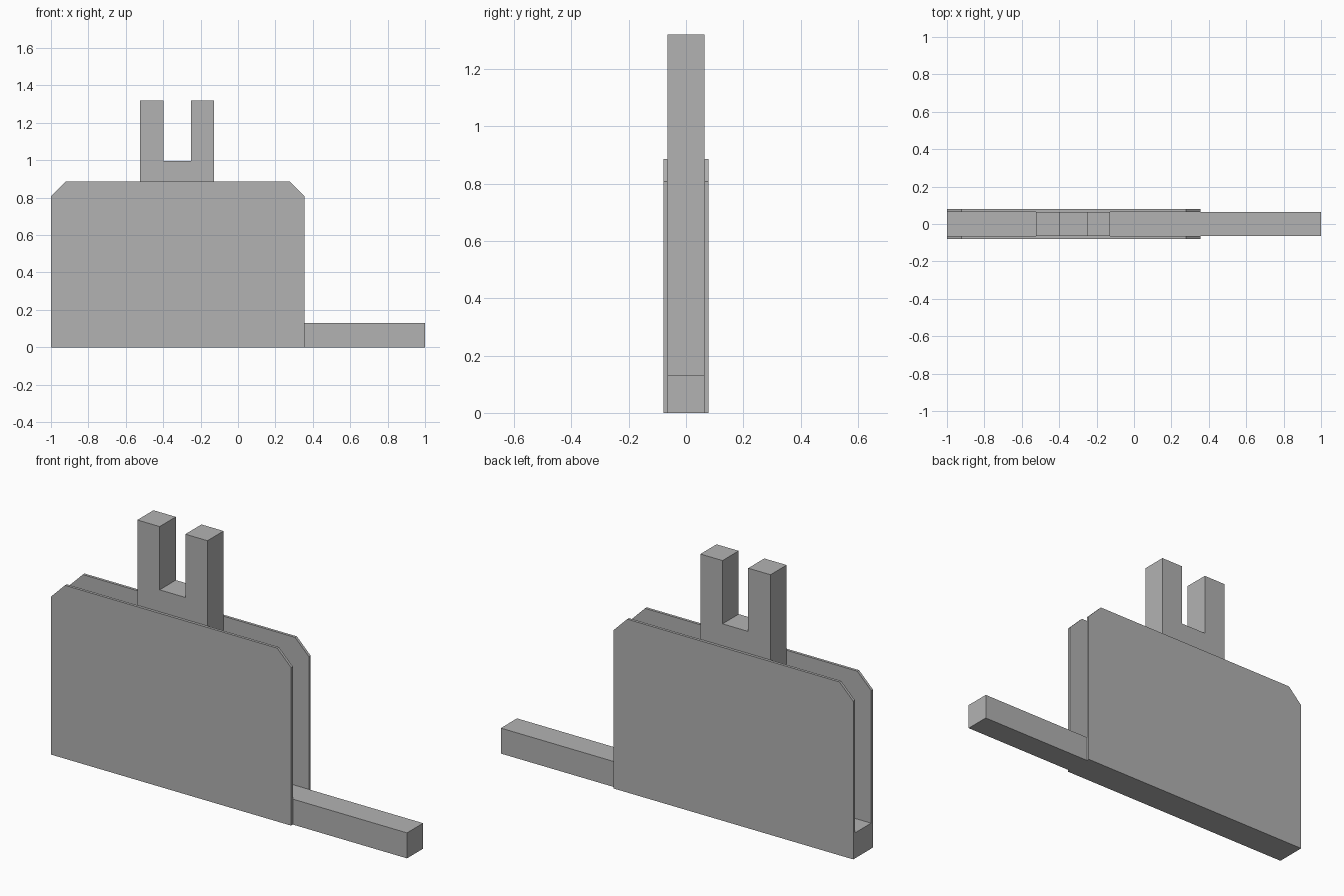
import bpy
import bmesh

cube = bpy.data.objects.get("Cube")
if cube:
    bpy.data.objects.remove(cube, do_unlink=True)

grey = bpy.data.materials.new("plain grey")
grey.use_nodes = True
colour = (0.448, 0.448, 0.448, 1)
grey.diffuse_color = colour
grey.node_tree.nodes["Principled BSDF"].inputs["Base Color"].default_value = colour


def extrude_profile(name, points, y0, y1):
    """Extrude an x-z outline from y0 to y1."""
    bm = bmesh.new()
    face = bm.faces.new([bm.verts.new((x, y0, z)) for x, z in points])
    result = bmesh.ops.extrude_face_region(bm, geom=[face])
    moved = [v for v in result["geom"] if isinstance(v, bmesh.types.BMVert)]
    bmesh.ops.translate(bm, verts=moved, vec=(0, y1 - y0, 0))
    bmesh.ops.recalc_face_normals(bm, faces=bm.faces)
    mesh = bpy.data.meshes.new(name)
    bm.to_mesh(mesh)
    bm.free()
    mesh.materials.append(grey)
    obj = bpy.data.objects.new(name, mesh)
    bpy.context.collection.objects.link(obj)
    return obj


core = 0.065   # half depth of the inner frame
outer = 0.079  # half depth over the side plates
bar_top = 0.13

# Inner frame: long base bar with a forked upright
frame = [(-1, 0), (1, 0), (1, bar_top), (-0.127, bar_top),
         (-0.127, 1.32), (-0.252, 1.32), (-0.252, 0.997), (-0.397, 0.997),
         (-0.397, 1.32), (-0.523, 1.32), (-0.523, bar_top), (-1, bar_top)]
extrude_profile("forked_frame", frame, -core, core)

# Thin side plates with clipped upper corners
plate = [(-1, 0), (0.355, 0), (0.355, 0.807), (0.277, 0.885),
         (-0.922, 0.885), (-1, 0.807)]
for name, side in (("front_plate", -1), ("back_plate", 1)):
    extrude_profile(name, plate, side * core, side * outer)
